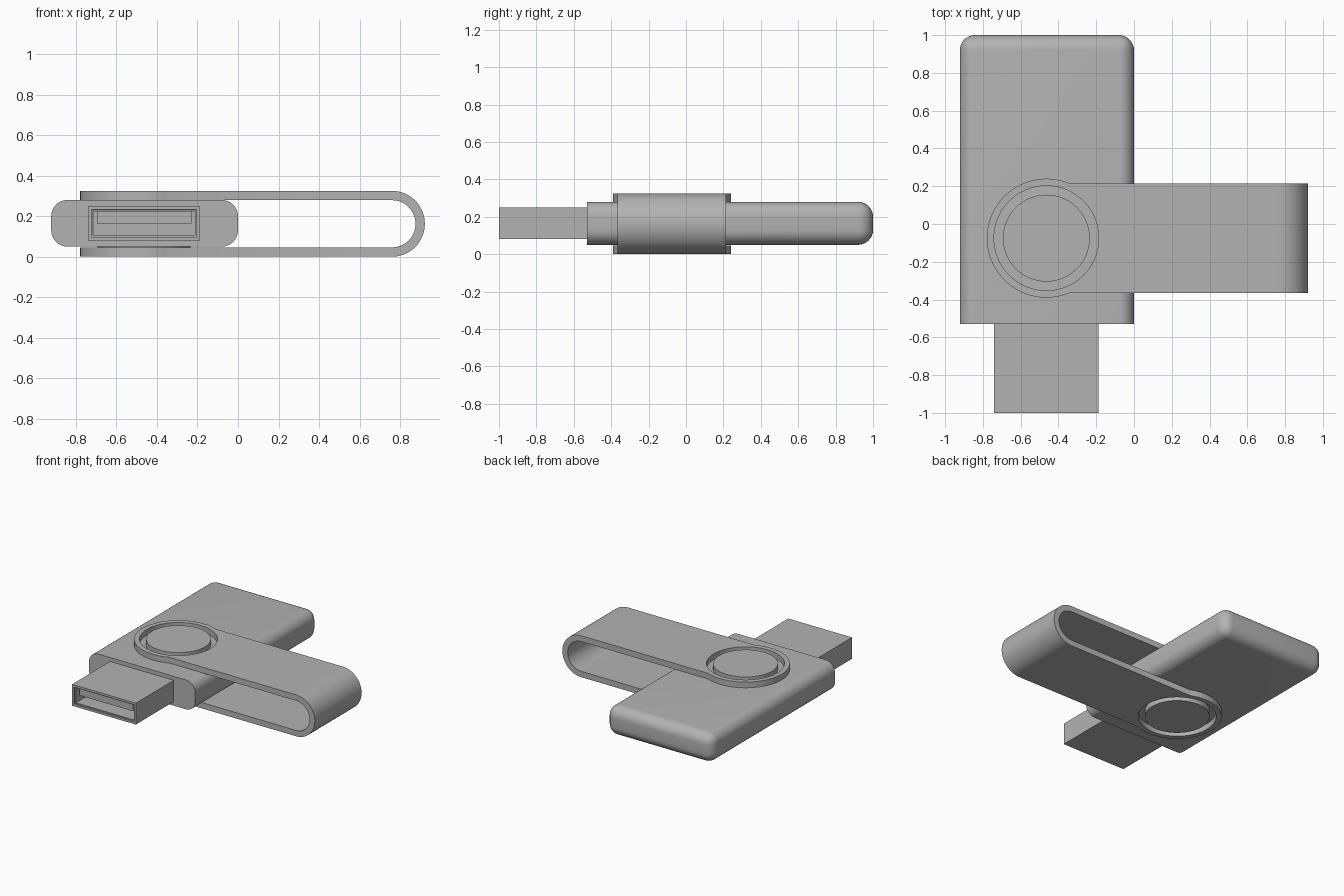
import bpy, bmesh, math
from mathutils import Vector

if "Cube" in bpy.data.objects:
    bpy.data.objects.remove(bpy.data.objects["Cube"])

grey = bpy.data.materials.new("plain grey")
grey.diffuse_color = (0.45, 0.45, 0.45, 1)
grey.use_nodes = True
grey.node_tree.nodes["Principled BSDF"].inputs["Base Color"].default_value = grey.diffuse_color

CX, CY = -0.464, -0.075      # pivot centre
TOP = 0.325                  # overall height
HALF = 0.29                  # half width of the clip strap
RING = 0.315                 # outer radius of the pivot ring


def finish(name, bm):
    bmesh.ops.recalc_face_normals(bm, faces=bm.faces)
    mesh = bpy.data.meshes.new(name)
    bm.to_mesh(mesh)
    bm.free()
    mesh.materials.append(grey)
    ob = bpy.data.objects.new(name, mesh)
    bpy.context.collection.objects.link(ob)
    return ob


def box_bm(lo, hi):
    bm = bmesh.new()
    bmesh.ops.create_cube(bm, size=1)
    for v in bm.verts:
        v.co = Vector([lo[i] if v.co[i] < 0 else hi[i] for i in range(3)])
    bm.normal_update()
    return bm


def prism(name, points, offset):
    """Extrude a closed outline of 3D points along an offset."""
    bm = bmesh.new()
    face = bm.faces.new([bm.verts.new(p) for p in points])
    new = bmesh.ops.extrude_face_region(bm, geom=[face], use_keep_orig=True)["geom"]
    bmesh.ops.translate(bm, vec=offset, verts=[g for g in new if isinstance(g, bmesh.types.BMVert)])
    return finish(name, bm)


def arc(cx, cy, r, a0, a1, n):
    return [(cx + r * math.cos(a0 + (a1 - a0) * i / n),
             cy + r * math.sin(a0 + (a1 - a0) * i / n)) for i in range(n + 1)]


def activate(ob):
    bpy.ops.object.select_all(action='DESELECT')
    ob.select_set(True)
    bpy.context.view_layer.objects.active = ob


def smooth(ob):
    activate(ob)
    bpy.ops.object.shade_smooth_by_angle(angle=math.radians(30))


def boolean(ob, cutter, operation):
    cutter.hide_render = True
    mod = ob.modifiers.new("cut", 'BOOLEAN')
    mod.operation, mod.object, mod.solver = operation, cutter, 'EXACT'
    activate(ob)
    bpy.ops.object.modifier_apply(modifier=mod.name)
    bpy.data.objects.remove(cutter)


# Body: rounded everywhere except round the flat front face
bm = box_bm((-0.922, -0.53, 0.05), (0, 1, 0.28))
edges = [e for e in bm.edges if any(v.co.y > 0 for v in e.verts)]
bmesh.ops.bevel(bm, geom=edges, offset=0.08, segments=8, profile=0.5, affect='EDGES')
smooth(finish("body", bm))

# Plug: hollow metal shell with a small step inside the mouth
bm = box_bm((-0.74, -1, 0.081), (-0.187, -0.53, 0.249))
mouth = min(bm.faces, key=lambda f: f.calc_center_median().y)
for thickness, depth in ((0.017, 0), (0.0005, -0.012), (0.008, 0), (0.0005, -0.42)):
    bmesh.ops.inset_region(bm, faces=[mouth], thickness=thickness, depth=depth, use_even_offset=True)
    bm.normal_update()
finish("plug_shell", bm)

# Contact tongue inside the plug
finish("plug_tongue", box_bm((-0.695, -0.975, 0.165), (-0.23, -0.54, 0.2235)))

# Swivel clip: U-shaped band trimmed to a strap with a round end, then pierced
mid, wall, bend = TOP / 2, 0.046, 0.922 - TOP / 2
q = math.pi / 2
profile = ([(-0.9, 0)] + arc(bend, mid, mid, -q, q, 32) + [(-0.9, TOP), (-0.9, TOP - wall)]
           + arc(bend, mid, mid - wall, q, -q, 32) + [(-0.9, wall)])
clip = prism("swivel_clip", [(x, CY - 0.4, z) for x, z in profile], (0, 0.8, 0))

join = math.asin(HALF / RING)
plan = arc(CX, CY, RING, join, 2 * math.pi - join, 64) + [(1.1, CY - HALF), (1.1, CY + HALF)]
boolean(clip, prism("clip_plan", [(x, y, -0.1) for x, y in plan], (0, 0, 0.6)), 'INTERSECT')
hole = arc(CX, CY, 0.277, 0, 2 * math.pi, 72)[:-1]
boolean(clip, prism("clip_hole", [(x, y, -0.1) for x, y in hole], (0, 0, 0.6)), 'DIFFERENCE')
smooth(clip)

# Pivot pin through the body, standing inside the clip rings
pin = arc(CX, CY, 0.23, 0, 2 * math.pi, 64)[:-1]
smooth(prism("pivot_pin", [(x, y, 0) for x, y in pin], (0, 0, TOP)))
